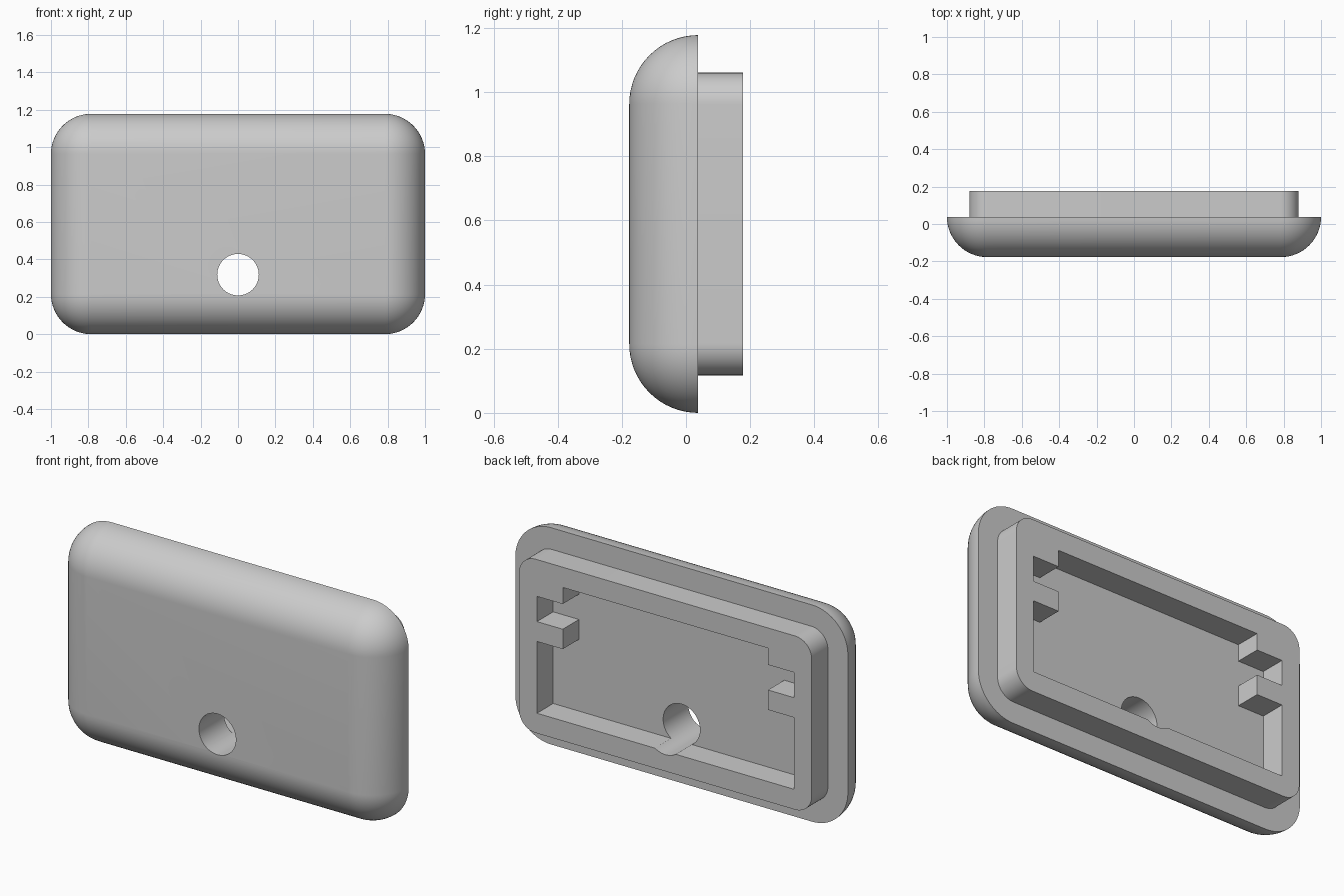
import bpy, bmesh
from math import sin, cos, pi

cube = bpy.data.objects.get("Cube")
if cube:
    bpy.data.objects.remove(cube, do_unlink=True)

FRONT, FLANGE, BACK = -0.177, 0.038, 0.177   # depth levels
MID_Z, HALF_H = 0.589, 0.589
ROUND = FLANGE - FRONT                       # radius of the domed rim

grey = bpy.data.materials.new("warm_grey_plastic")
grey.use_nodes = True
grey.diffuse_color = (0.6, 0.6, 0.6, 1)
grey.node_tree.nodes["Principled BSDF"].inputs["Base Color"].default_value = (0.6, 0.6, 0.6, 1)


def rounded_rect(half_w, half_h, radius, steps=16):
    """Outline in x and z with rounded corners."""
    points = []
    for k, (sx, sz) in enumerate([(1, 1), (-1, 1), (-1, -1), (1, -1)]):
        for i in range(steps + 1):
            a = (k + i / steps) * pi / 2
            points.append((sx * (half_w - radius) + radius * cos(a),
                           MID_Z + sz * (half_h - radius) + radius * sin(a)))
    return points


def loft(name, rings):
    """Closed solid through (y, outline) rings with capped ends."""
    bm = bmesh.new()
    loops = [[bm.verts.new((x, y, z)) for x, z in outline] for y, outline in rings]
    for a, b in zip(loops, loops[1:]):
        for i in range(len(a)):
            j = (i + 1) % len(a)
            bm.faces.new((a[i], a[j], b[j], b[i]))
    bm.faces.new(loops[0])
    bm.faces.new(loops[-1])
    bmesh.ops.remove_doubles(bm, verts=bm.verts, dist=1e-5)
    bmesh.ops.recalc_face_normals(bm, faces=bm.faces)
    mesh = bpy.data.meshes.new(name)
    bm.to_mesh(mesh)
    bm.free()
    mesh.materials.append(grey)
    obj = bpy.data.objects.new(name, mesh)
    bpy.context.collection.objects.link(obj)
    return obj


def combine(target, other, operation):
    mod = target.modifiers.new(operation.lower(), 'BOOLEAN')
    mod.operation, mod.object, mod.solver = operation, other, 'EXACT'
    bpy.context.view_layer.objects.active = target
    bpy.ops.object.modifier_apply(modifier=mod.name)
    bpy.data.objects.remove(other, do_unlink=True)


# Domed cover: rim quarter-circle swept round the rounded rectangle
rings = []
for i in range(17):
    t = i / 16 * pi / 2
    inset = ROUND * (1 - cos(t))
    rings.append((FLANGE - ROUND * sin(t),
                  rounded_rect(1 - inset, HALF_H - inset, ROUND - inset)))
cover = loft("cover_shell", rings)

# Raised lip on the back
lip_outline = rounded_rect(0.88, 0.472, 0.1)
combine(cover, loft("back_lip", [(FLANGE - 0.08, lip_outline), (BACK, lip_outline)]), 'UNION')

# Pocket inside the lip, leaving a tab and a corner block at each side
side = [(0.772, 0.226), (0.772, 0.616), (0.617, 0.616), (0.617, 0.724),
        (0.772, 0.724), (0.772, 0.861), (0.617, 0.861), (0.617, 0.951)]
pocket_outline = side + [(-x, z) for x, z in reversed(side)]
combine(cover, loft("pocket_cutter", [(FLANGE, pocket_outline), (0.3, pocket_outline)]), 'DIFFERENCE')

# Round hole through the whole depth, nicking the lower lip wall
circle = [(0.111 * cos(i * pi / 32), 0.318 + 0.111 * sin(i * pi / 32)) for i in range(64)]
combine(cover, loft("hole_cutter", [(-0.4, circle), (0.4, circle)]), 'DIFFERENCE')

bpy.ops.object.select_all(action='DESELECT')
cover.select_set(True)
bpy.context.view_layer.objects.active = cover
bpy.ops.object.shade_smooth_by_angle(angle=pi / 6)
